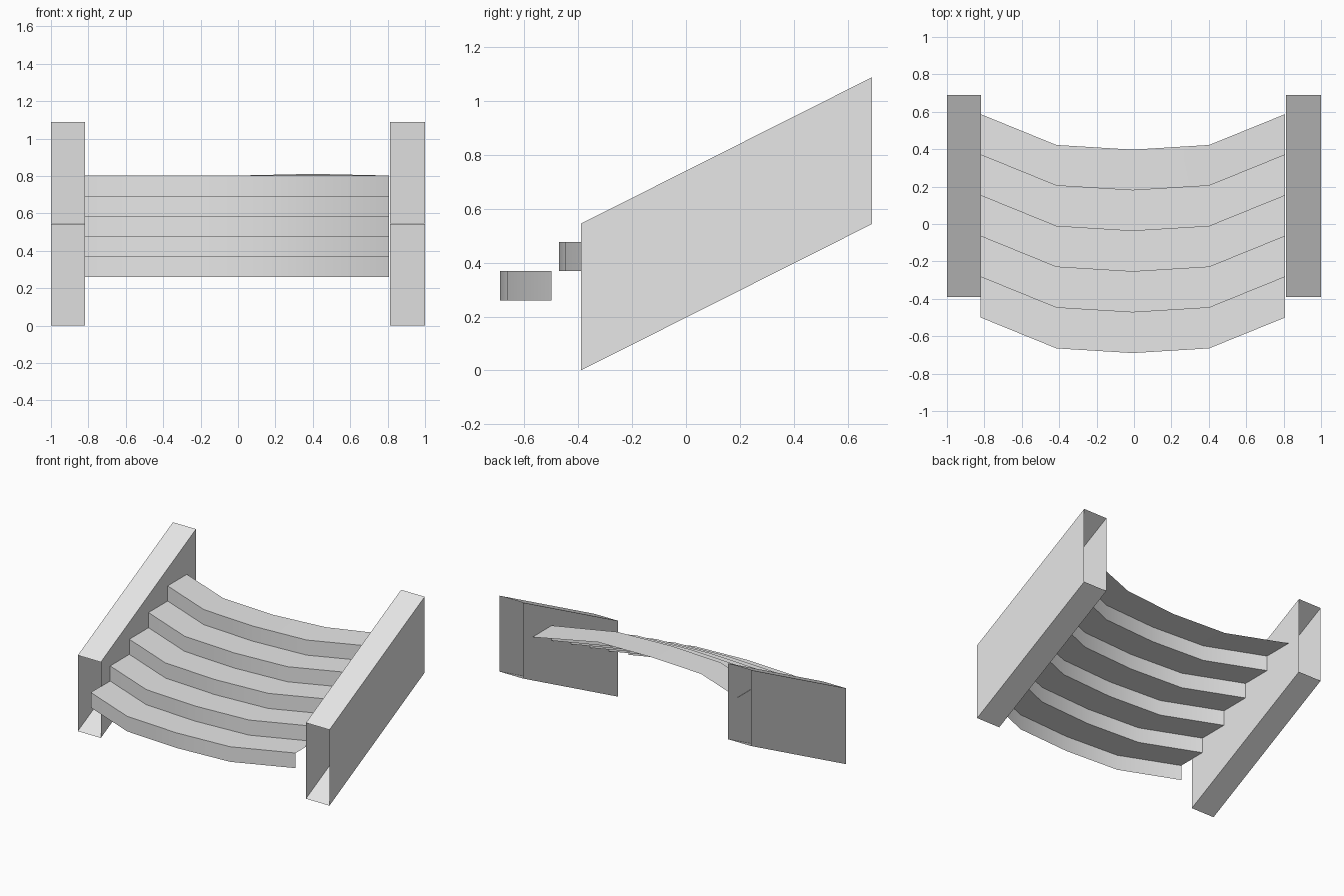
import bpy
import bmesh

cube = bpy.data.objects.get("Cube")
if cube:
    bpy.data.objects.remove(cube, do_unlink=True)

GREY = (0.8, 0.8, 0.8, 1.0)
grey = bpy.data.materials.new("light grey")
grey.use_nodes = True
grey.diffuse_color = GREY
grey.node_tree.nodes["Principled BSDF"].inputs["Base Color"].default_value = GREY


def sheet(name, rows, closed=False):
    """Skin a grid of faces between consecutive rows of points."""
    bm = bmesh.new()
    grid = [[bm.verts.new(p) for p in row] for row in rows]
    pairs = list(zip(grid, grid[1:]))
    if closed:
        pairs.append((grid[-1], grid[0]))
    for a, b in pairs:
        for i in range(len(a) - 1):
            bm.faces.new((a[i], a[i + 1], b[i + 1], b[i]))
    mesh = bpy.data.meshes.new(name)
    bm.to_mesh(mesh)
    bm.free()
    mesh.materials.append(grey)
    obj = bpy.data.objects.new(name, mesh)
    bpy.context.collection.objects.link(obj)
    return obj


# Curved flight: risers and treads as one folded thin sheet
STEPS, RISE, RUN = 5, 0.1085, 0.2175
BASE_Z = 0.26
front_curve = [(-0.82, -0.50), (-0.415, -0.665), (-0.007, -0.69),
               (0.402, -0.665), (0.808, -0.50)]

rows = []
for step in range(STEPS + 1):
    levels = (step, step + 1) if step < STEPS else (step,)
    for level in levels:
        rows.append([(x, y + step * RUN, BASE_Z + level * RISE)
                     for x, y in front_curve])
# slightly raised point on the back edge
x, y, z = rows[-1][3]
rows[-1][3] = (x, y, z + 0.009)
steps = sheet("steps", rows)

bpy.ops.object.select_all(action='DESELECT')
steps.select_set(True)
bpy.context.view_layer.objects.active = steps
bpy.ops.object.shade_smooth_by_angle(angle=0.52)

# Sloping side walls: hollow tubes with open front and back ends
FRONT, BACK, HEIGHT, CLIMB = -0.39, 0.69, 0.545, 0.543
for name, x0, x1 in (("right_side_wall", -1.0, -0.817),
                     ("left_side_wall", 0.813, 1.0)):
    section = [(x0, 0), (x1, 0), (x1, HEIGHT), (x0, HEIGHT)]
    sheet(name, [[(x, BACK, z + CLIMB), (x, FRONT, z)] for x, z in section],
          closed=True)

# Make face directions consistent
for obj in (o for o in bpy.context.collection.objects if "side_wall" in o.name):
    bm = bmesh.new()
    bm.from_mesh(obj.data)
    bmesh.ops.recalc_face_normals(bm, faces=bm.faces)
    bm.to_mesh(obj.data)
    bm.free()
